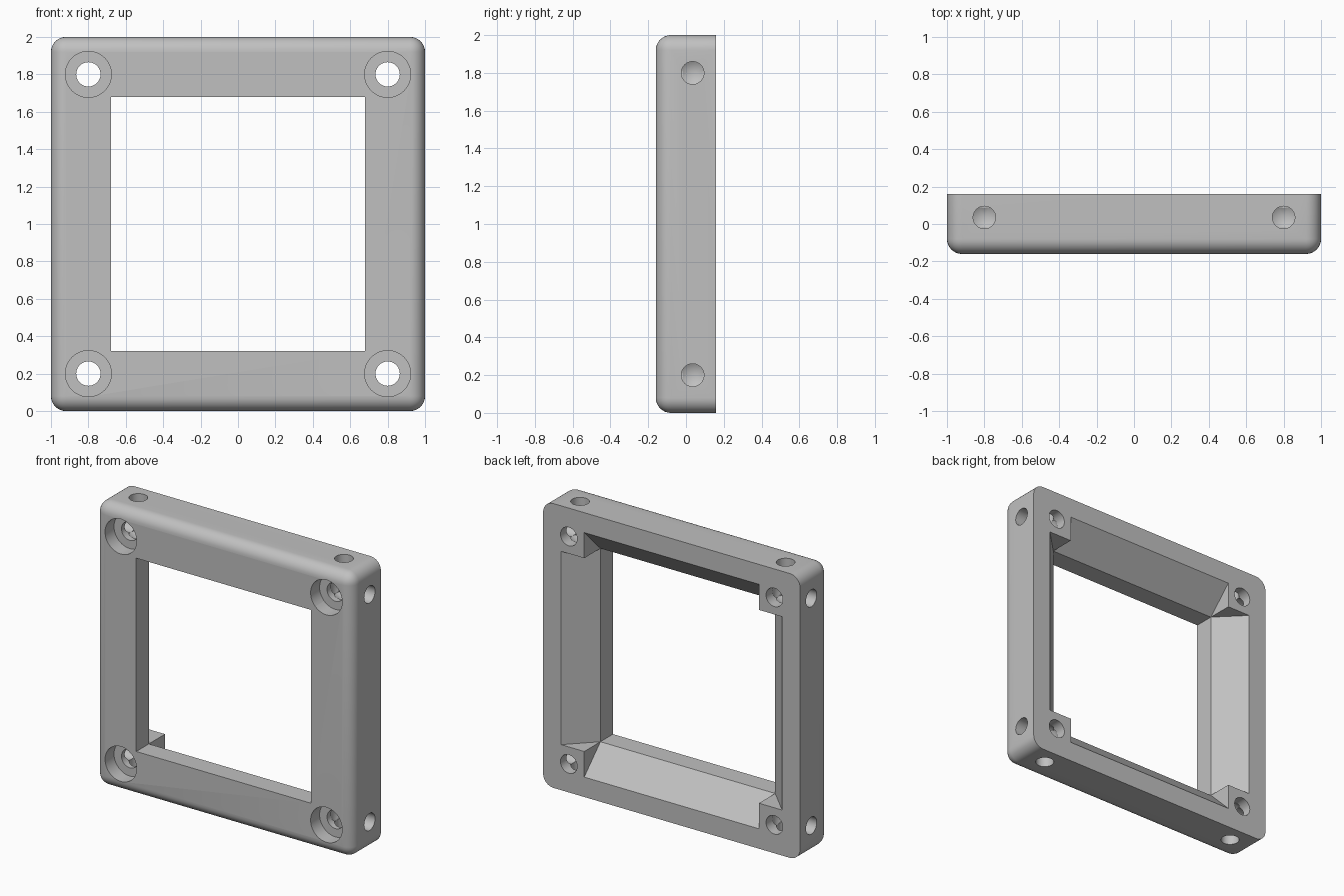
import bpy, bmesh, math
from mathutils import Matrix, Vector

if "Cube" in bpy.data.objects:
    bpy.data.objects.remove(bpy.data.objects["Cube"])

HALF, DEPTH, ROUND = 1.0, 0.16, 0.08   # half width, half thickness, edge radius
OPEN, HOLE = 0.68, 0.80                # half opening, screw hole offset
CENTRE = Vector((0, 0, 1))


def make_object(name, bm):
    bmesh.ops.recalc_face_normals(bm, faces=bm.faces)
    mesh = bpy.data.meshes.new(name)
    bm.to_mesh(mesh)
    bm.free()
    ob = bpy.data.objects.new(name, mesh)
    bpy.context.collection.objects.link(ob)
    return ob


def lathe(name, profile, origin, axis, sides=48):
    """Solid of revolution; profile is (radius, distance along axis)."""
    bm = bmesh.new()
    rings = []
    for r, d in profile:
        if r == 0:
            rings.append([bm.verts.new((0, 0, d))] * sides)
        else:
            rings.append([bm.verts.new((r * math.cos(math.tau * i / sides),
                                        r * math.sin(math.tau * i / sides), d))
                          for i in range(sides)])
    for a, b in zip(rings, rings[1:]):
        for i in range(sides):
            j = (i + 1) % sides
            bm.faces.new(dict.fromkeys((a[i], a[j], b[j], b[i])))
    turn = Vector((0, 0, 1)).rotation_difference(Vector(axis)).to_matrix().to_4x4()
    bm.transform(Matrix.Translation(origin) @ turn)
    return make_object(name, bm)


def opening_cutter(name, angle):
    """Straight opening that flares at 45 degrees towards the back."""
    half = [(-0.3, OPEN), (-0.02, OPEN), (0.26, OPEN + 0.28)]
    outline = half + [(y, -z) for y, z in reversed(half)]
    bm = bmesh.new()
    face = bm.faces.new([bm.verts.new((-OPEN, y, z)) for y, z in outline])
    new = bmesh.ops.extrude_face_region(bm, geom=[face])["geom"]
    bmesh.ops.translate(bm, vec=(2 * OPEN, 0, 0),
                        verts=[v for v in new if isinstance(v, bmesh.types.BMVert)])
    bm.transform(Matrix.Translation(CENTRE) @ Matrix.Rotation(angle, 4, "Y"))
    return make_object(name, bm)


# Frame block with rounded corners and a rounded front edge
bm = bmesh.new()
bmesh.ops.create_cube(bm, size=2)
bmesh.ops.scale(bm, vec=(HALF, DEPTH, HALF), verts=bm.verts)
bmesh.ops.translate(bm, vec=CENTRE, verts=bm.verts)
edges = [e for e in bm.edges if any(v.co.y < 0 for v in e.verts)]
bmesh.ops.bevel(bm, geom=edges, offset=ROUND, offset_type="OFFSET",
                segments=8, profile=0.5, affect="EDGES")
frame = make_object("frame", bm)

# Opening with flared back, leaving square blocks in the corners
cutters = [opening_cutter("opening_cutter_a", 0),
           opening_cutter("opening_cutter_b", math.pi / 2)]

# Counterbored screw holes and conical-ended side holes at each corner
counterbore = [(0, -0.1), (0.123, -0.1), (0.123, 0.1), (0.065, 0.1),
               (0.065, 0.5), (0, 0.5)]
drill = [(0, -0.1), (0.06, -0.1), (0.06, 0.26), (0, 0.296)]
for sx in (-1, 1):
    for sz in (-1, 1):
        x, z = sx * HOLE, 1 + sz * HOLE
        cutters += [
            lathe("screw_cutter", counterbore, (x, -DEPTH, z), (0, 1, 0)),
            lathe("side_cutter", drill, (sx * HALF, 0.035, z), (-sx, 0, 0)),
            lathe("end_cutter", drill, (x, 0.035, 1 + sz * HALF), (0, 0, -sz))]

# Cut everything out of the frame, then remove the cutters
for cutter in cutters:
    cutter.hide_render = True
    mod = frame.modifiers.new("cut", "BOOLEAN")
    mod.operation, mod.solver, mod.object = "DIFFERENCE", "EXACT", cutter
graph = bpy.context.evaluated_depsgraph_get()
frame_mesh = bpy.data.meshes.new_from_object(frame.evaluated_get(graph))
frame.modifiers.clear()
frame.data = frame_mesh
for cutter in cutters:
    bpy.data.objects.remove(cutter)

# Plain grey finish with smooth rounds and sharp edges
grey = bpy.data.materials.new("grey")
grey.diffuse_color = (0.53, 0.53, 0.53, 1)
grey.use_nodes = True
grey.node_tree.nodes["Principled BSDF"].inputs["Base Color"].default_value = grey.diffuse_color
frame.data.materials.clear()
frame.data.materials.append(grey)
bpy.context.view_layer.objects.active = frame
frame.select_set(True)
bpy.ops.object.shade_smooth_by_angle(angle=math.radians(25))
